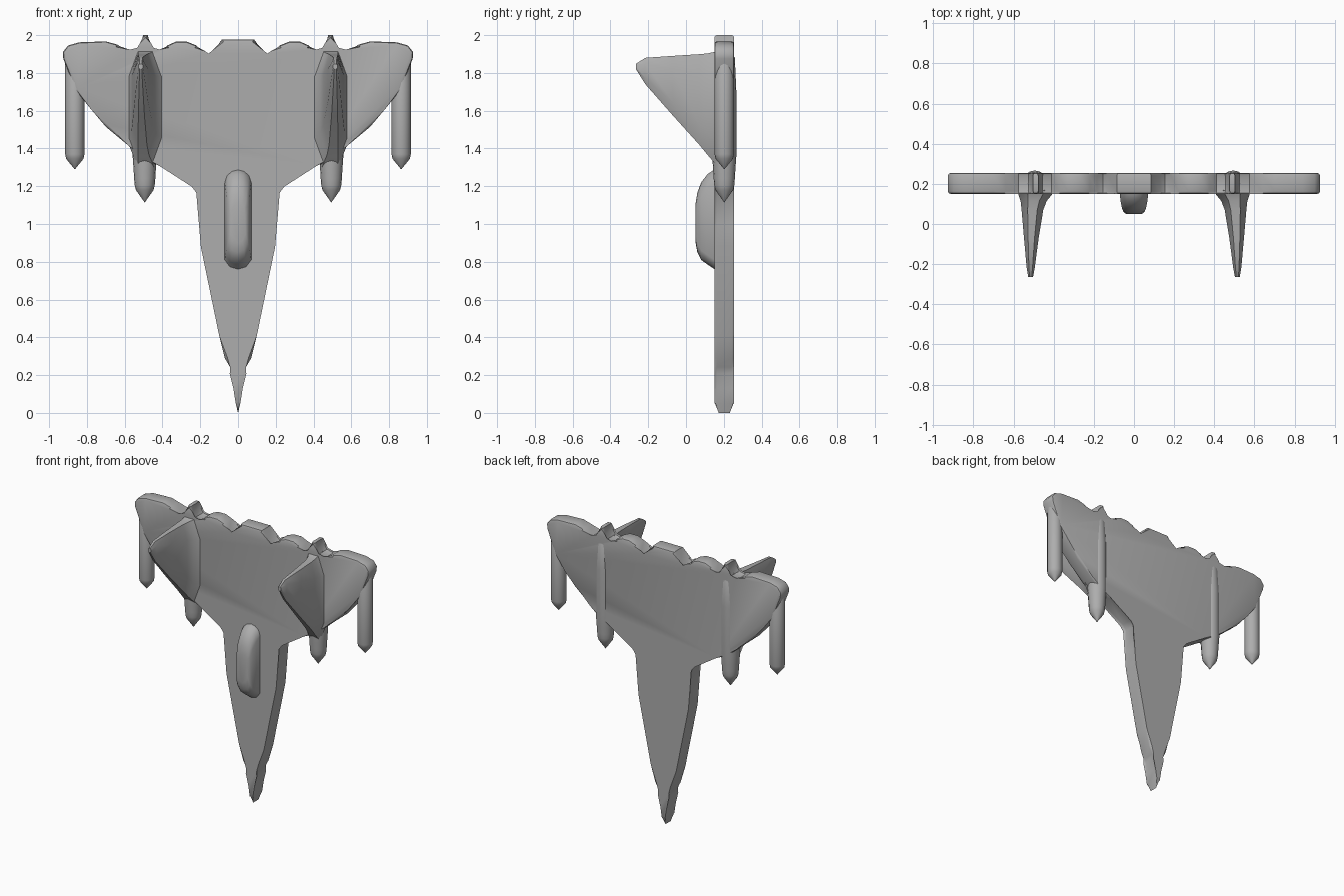
import bpy, bmesh, math

cube = bpy.data.objects.get("Cube")
if cube:
    bpy.data.objects.remove(cube, do_unlink=True)

GREY = (0.42, 0.42, 0.42, 1)
mat = bpy.data.materials.new("hull_grey")
mat.use_nodes = True
mat.diffuse_color = GREY
mat.node_tree.nodes["Principled BSDF"].inputs["Base Color"].default_value = GREY


def finish(name, bm, angle=35):
    bmesh.ops.recalc_face_normals(bm, faces=bm.faces)
    me = bpy.data.meshes.new(name)
    bm.to_mesh(me)
    bm.free()
    ob = bpy.data.objects.new(name, me)
    me.materials.append(mat)
    bpy.context.collection.objects.link(ob)
    bpy.ops.object.select_all(action='DESELECT')
    ob.select_set(True)
    bpy.context.view_layer.objects.active = ob
    bpy.ops.object.shade_smooth_by_angle(angle=math.radians(angle))
    return ob


def loft(name, rings, angle=35):
    """Skin a list of equally long point rings and cap both ends."""
    bm = bmesh.new()
    vs = [[bm.verts.new(p) for p in r] for r in rings]
    n = len(rings[0])
    for a, b in zip(vs, vs[1:]):
        for i in range(n):
            bm.faces.new((a[i], a[(i + 1) % n], b[(i + 1) % n], b[i]))
    bm.faces.new(vs[0])
    bm.faces.new(vs[-1][::-1])
    return finish(name, bm, angle)


# Hull and wings: half outline (x, z), mirrored, extruded in y, rim rounded
half = [(0.012, 0.05), (0.025, 0.13), (0.03, 0.21), (0.042, 0.242), (0.07, 0.29),
        (0.1, 0.41), (0.197, 0.88), (0.207, 1.0), (0.207, 1.17), (0.235, 1.208),
        (0.42, 1.31), (0.5, 1.34), (0.58, 1.415), (0.7, 1.515), (0.78, 1.61),
        (0.86, 1.71), (0.925, 1.875), (0.927, 1.91), (0.9, 1.945), (0.84, 1.962),
        (0.7, 1.967), (0.64, 1.95), (0.575, 1.908), (0.525, 1.92), (0.507, 1.95),
        (0.503, 2.0), (0.477, 2.0), (0.473, 1.95), (0.455, 1.92), (0.41, 1.908),
        (0.375, 1.945), (0.33, 1.965), (0.27, 1.965), (0.22, 1.945), (0.185, 1.905),
        (0.155, 1.885), (0.13, 1.905), (0.085, 1.978)]
outline = [(0, 0)] + half + [(-x, z) for x, z in reversed(half)]
bm = bmesh.new()
front = [bm.verts.new((x, 0.15, z)) for x, z in outline]
back = [bm.verts.new((x, 0.255, z)) for x, z in outline]
n = len(outline)
for i in range(n):
    j = (i + 1) % n
    bm.faces.new((front[i], front[j], back[j], back[i]))
caps = [bm.faces.new(front), bm.faces.new(back[::-1])]
rim = [e for f in caps for e in f.edges]
bmesh.ops.bevel(bm, geom=rim, offset=0.014, segments=2, profile=0.5,
                affect='EDGES', clamp_overlap=False)
for v in bm.verts:                      # rounded nose tip
    if v.co.z < 0.04:
        v.co.y = 0.2025 + (v.co.y - 0.2025) * 0.75
        v.co.x *= 0.6
finish("hull_and_wings", bm, 40)


# Cockpit canopy: rounded rings shrinking towards the front
def canopy_ring(y, w, z0, z1):
    lower = [(-w, z0 + 0.05), (-w * 0.6, z0 + 0.012), (0, z0), (w * 0.6, z0 + 0.012), (w, z0 + 0.05)]
    upper = [(w, z1 - 0.07), (w * 0.82, z1 - 0.03), (w * 0.45, z1 - 0.008), (0, z1)]
    upper += [(-x, z) for x, z in reversed(upper[:-1])]
    return [(x, y, z) for x, z in lower + upper]


loft("canopy", [canopy_ring(*r) for r in (
    (0.17, 0.074, 0.745, 1.292), (0.145, 0.07, 0.765, 1.285), (0.115, 0.067, 0.785, 1.265),
    (0.08, 0.06, 0.81, 1.22), (0.06, 0.053, 0.85, 1.165), (0.051, 0.04, 0.90, 1.11))], 45)


# Round bodies standing along z: (z, radius) profile
def turned(name, x, profile, sides=16, y=0.2025):
    rings = [[(x + r * math.cos(2 * math.pi * k / sides),
               y + r * math.sin(2 * math.pi * k / sides), z) for k in range(sides)]
             for z, r in profile]
    return loft(name, rings)


# Fin section at depth y: flat blade with thin leading and trailing edges
def fin_ring(s, y, z0, z1, x_in, x_out):
    mid, edge = (x_in + x_out) / 2, (x_out - x_in) * 0.22
    h = z1 - z0
    pts = [(mid - edge, z0), (mid + edge, z0), (x_out, z0 + h * 0.22), (x_out, z1 - h * 0.22),
           (mid + edge, z1), (mid - edge, z1), (x_in, z1 - h * 0.22), (x_in, z0 + h * 0.22)]
    return [(s * x, y, z) for x, z in pts]


for side, s in (("left", 1), ("right", -1)):
    # Wingtip gun
    turned(side + "_wingtip_gun", s * 0.864,
           [(1.29, 0.001), (1.345, 0.046), (1.37, 0.051), (1.86, 0.051), (1.9, 0.03)])
    # Engine pod under the fin
    turned(side + "_engine_pod", s * 0.494,
           [(1.115, 0.001), (1.18, 0.047), (1.205, 0.053), (1.24, 0.056), (1.29, 0.059),
            (1.36, 0.064), (1.7, 0.064), (1.88, 0.056), (1.925, 0.03)])
    # Swept fin with a flared root
    loft(side + "_fin", [fin_ring(s, *r) for r in (
        (0.17, 1.30, 1.92, 0.39, 0.585), (0.145, 1.33, 1.91, 0.41, 0.575),
        (0.115, 1.365, 1.903, 0.435, 0.565), (0.07, 1.42, 1.899, 0.452, 0.56),
        (-0.07, 1.575, 1.89, 0.475, 0.548), (-0.215, 1.74, 1.88, 0.494, 0.535),
        (-0.265, 1.82, 1.848, 0.503, 0.527))], 30)
